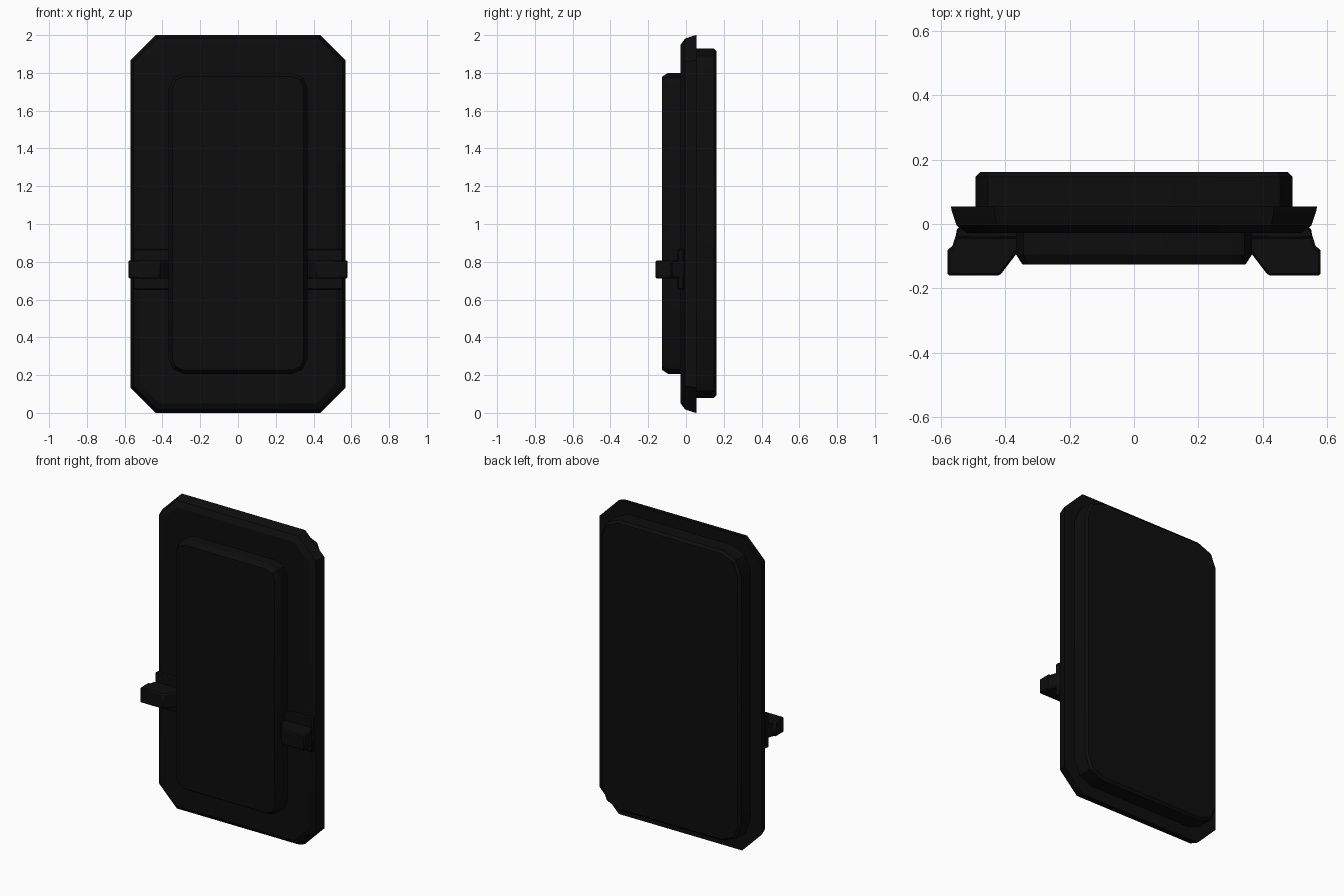
import bpy, bmesh, math

if "Cube" in bpy.data.objects:
    bpy.data.objects.remove(bpy.data.objects["Cube"])

black = bpy.data.materials.new("near black")
black.diffuse_color = (0.004, 0.004, 0.004, 1)
black.use_nodes = True
black.node_tree.nodes["Principled BSDF"].inputs["Base Color"].default_value = black.diffuse_color


def finish(bm, name, bevel=0):
    bmesh.ops.recalc_face_normals(bm, faces=bm.faces)
    me = bpy.data.meshes.new(name)
    bm.to_mesh(me)
    bm.free()
    me.materials.append(black)
    ob = bpy.data.objects.new(name, me)
    bpy.context.collection.objects.link(ob)
    if bevel:
        m = ob.modifiers.new("bevel", "BEVEL")
        m.width = bevel
        m.segments = 1
        m.limit_method = 'ANGLE'
    bpy.ops.object.select_all(action='DESELECT')
    ob.select_set(True)
    bpy.context.view_layer.objects.active = ob
    bpy.ops.object.shade_smooth_by_angle(angle=math.radians(30))
    return ob


def outline(hw, z0, z1, c, seg):
    """Rectangle with chamfered (seg=1) or rounded corners, in x and z."""
    pts = []
    corners = [(hw - c, z1 - c, 0), (-hw + c, z1 - c, 90),
               (-hw + c, z0 + c, 180), (hw - c, z0 + c, 270)]
    for cx, cz, a0 in corners:
        for i in range(seg + 1):
            a = math.radians(a0 + 90 * i / seg)
            pts.append((cx + c * math.cos(a), cz + c * math.sin(a)))
    return pts


def slab(name, hw, z0, z1, c, seg, profile):
    """Stack of outlines; profile lists (y, inset)."""
    bm = bmesh.new()
    shrink = 0.586 if seg == 1 else 1
    loops = []
    for y, d in profile:
        pts = outline(hw - d, z0 + d, z1 - d, c - d * shrink, seg)
        loops.append([bm.verts.new((x, y, z)) for x, z in pts])
    n = len(loops[0])
    for a, b in zip(loops, loops[1:]):
        for i in range(n):
            j = (i + 1) % n
            bm.faces.new((a[i], a[j], b[j], b[i]))
    bm.faces.new(loops[0])
    bm.faces.new(loops[-1])
    return finish(bm, name)


def prism(name, pts, z0, z1, side, bevel):
    """Plan outline in x and y, raised from z0 to z1."""
    bm = bmesh.new()
    lo = [bm.verts.new((x * side, y, z0)) for x, y in pts]
    hi = [bm.verts.new((x * side, y, z1)) for x, y in pts]
    n = len(pts)
    for i in range(n):
        j = (i + 1) % n
        bm.faces.new((lo[i], lo[j], hi[j], hi[i]))
    bm.faces.new(lo)
    bm.faces.new(hi)
    return finish(bm, name, bevel)


# main chamfered plate
slab("main_plate", 0.57, 0, 2, 0.135, 1,
     [(0.055, 0), (0.04, 0.003), (-0.005, 0.018), (-0.028, 0.05)])
# thick rear slab
slab("rear_slab", 0.493, 0.078, 1.928, 0.13, 2,
     [(0.05, 0), (0.147, 0), (0.162, 0.015)])
# raised front panel
slab("front_panel", 0.367, 0.207, 1.80, 0.08, 2,
     [(-0.02, 0), (-0.095, 0), (-0.126, 0.02)])

# side clips: a flat base and a hooked tab on each side
for side, label in ((-1, "left"), (1, "right")):
    prism("clip_base_" + label,
          [(0.36, -0.01), (0.55, -0.01), (0.556, -0.045), (0.36, -0.045)],
          0.652, 0.868, side, 0.006)
    prism("clip_tab_" + label,
          [(0.36, -0.02), (0.36, -0.085), (0.418, -0.161), (0.58, -0.161),
           (0.58, -0.075), (0.567, -0.075), (0.55, -0.02)],
          0.712, 0.808, side, 0.008)
